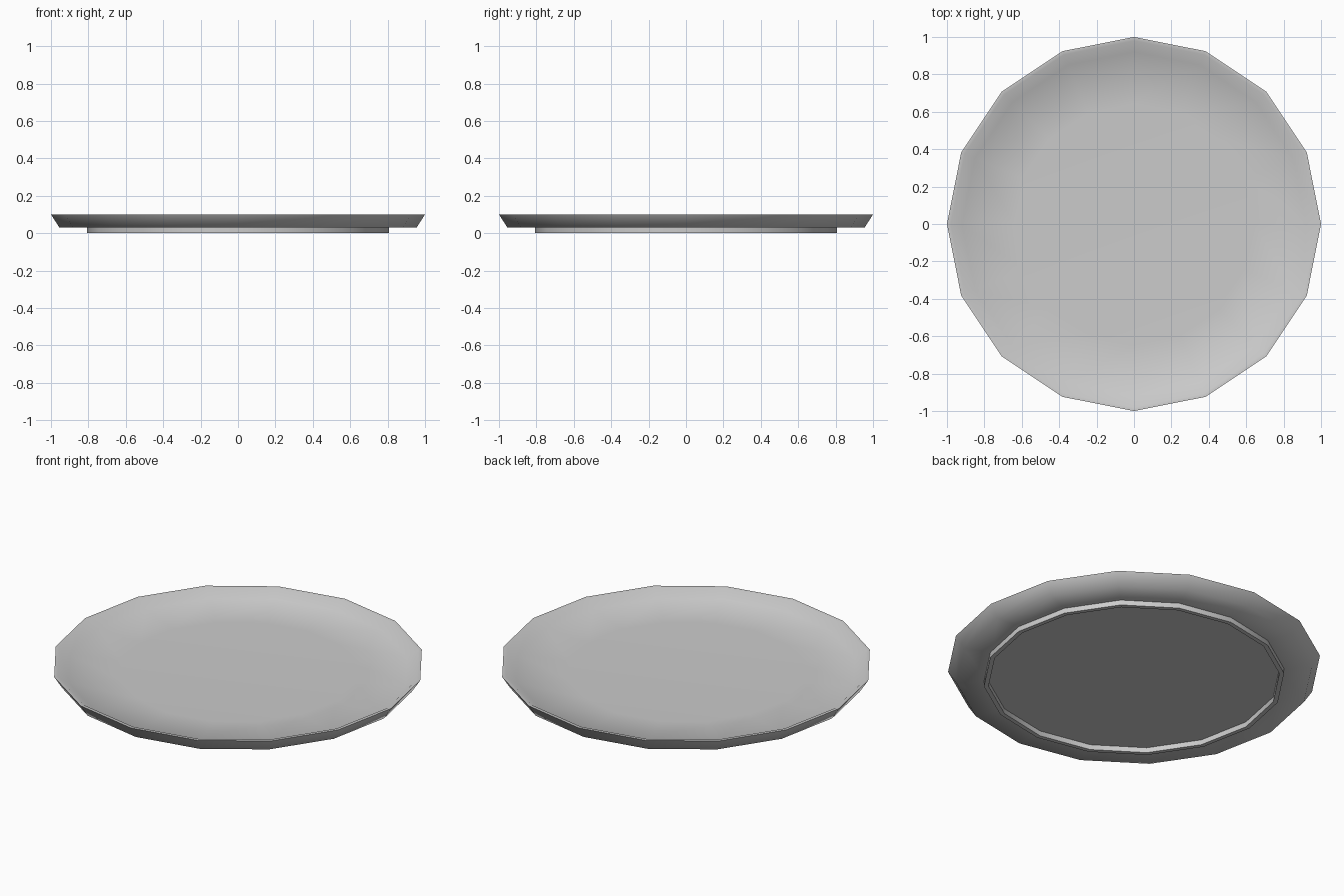
import bpy, bmesh, math

if "Cube" in bpy.data.objects:
    bpy.data.objects.remove(bpy.data.objects["Cube"])

SIDES = 16

def lathe(name, profile, angle):
    """Spin an (r, z) profile into a 16-sided solid; r = 0 makes a pole, otherwise the loop is closed."""
    bm = bmesh.new()
    rings = []
    for r, z in profile:
        if r == 0:
            rings.append([bm.verts.new((0, 0, z))] * SIDES)
        else:
            rings.append([bm.verts.new((r * math.cos(2 * math.pi * i / SIDES),
                                        r * math.sin(2 * math.pi * i / SIDES), z))
                          for i in range(SIDES)])
    pairs = list(zip(rings, rings[1:]))
    if profile[0][0] > 0:
        pairs.append((rings[-1], rings[0]))
    for a, b in pairs:
        for i in range(SIDES):
            j = (i + 1) % SIDES
            bm.faces.new(list(dict.fromkeys((a[i], a[j], b[j], b[i]))))
    bmesh.ops.recalc_face_normals(bm, faces=bm.faces)
    mesh = bpy.data.meshes.new(name)
    bm.to_mesh(mesh)
    bm.free()
    obj = bpy.data.objects.new(name, mesh)
    bpy.context.collection.objects.link(obj)
    bpy.ops.object.select_all(action='DESELECT')
    obj.select_set(True)
    bpy.context.view_layer.objects.active = obj
    bpy.ops.object.shade_smooth_by_angle(angle=math.radians(angle))
    return obj

# Shallow dish with a thin raised rim
lathe("plate_body", [(0, 0.03), (0.79, 0.03), (0.955, 0.03), (1.0, 0.10), (0.98, 0.10),
                     (0.92, 0.06), (0.64, 0.05), (0, 0.05)], 80)

# Thin foot ring around the recessed underside
lathe("foot_ring", [(0.807, 0.0), (0.807, 0.031), (0.782, 0.031), (0.782, 0.0)], 40)
